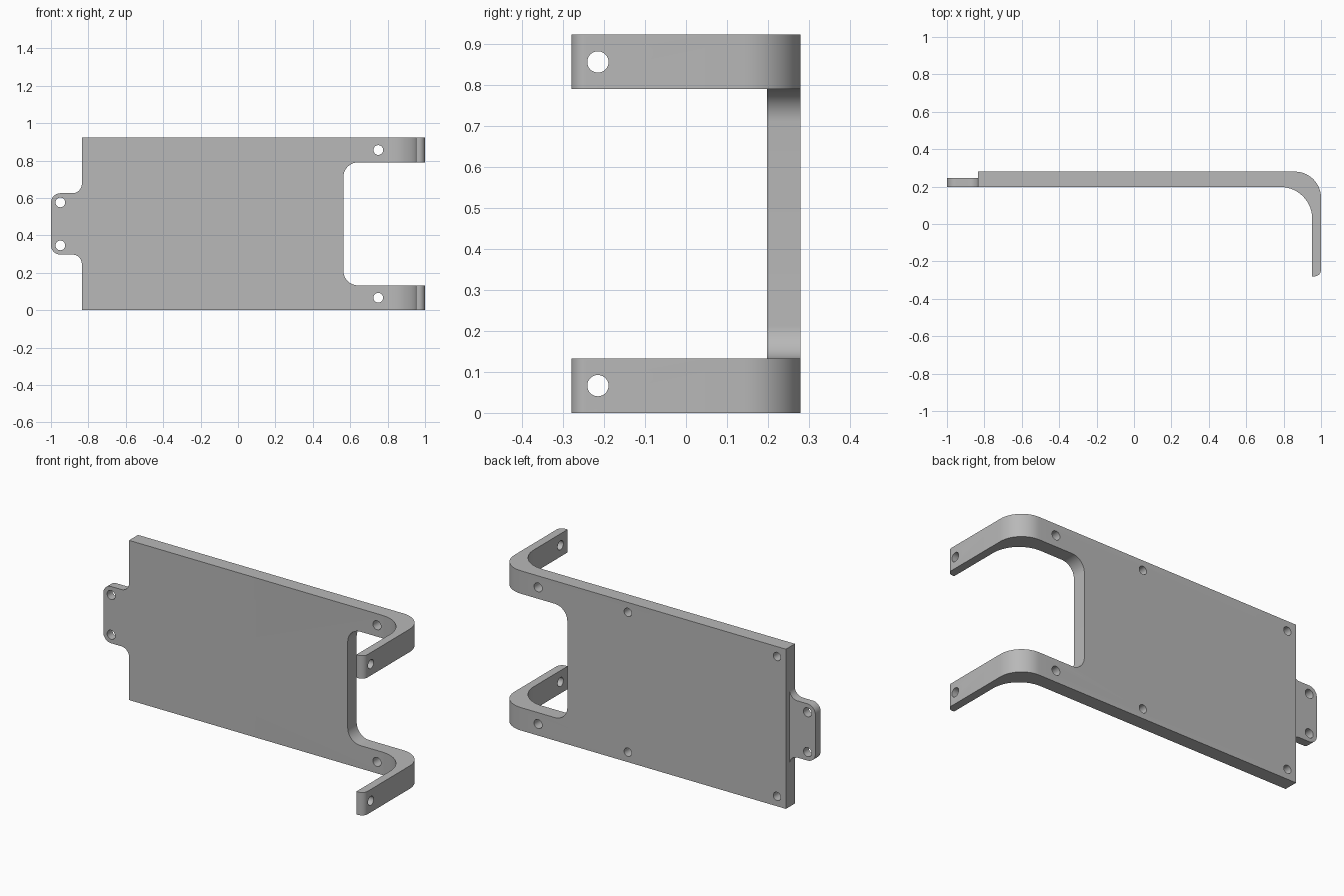
import bpy, bmesh
from math import cos, sin, radians

if "Cube" in bpy.data.objects:
    bpy.data.objects.remove(bpy.data.objects["Cube"], do_unlink=True)

HEIGHT = 0.923
MID = HEIGHT / 2
FRONT, BACK = 0.198, 0.28      # plate faces along y
LEFT_EDGE = -0.835             # plate end that carries the tab

grey = bpy.data.materials.new("plain grey")
grey.use_nodes = True
grey.diffuse_color = (0.48, 0.48, 0.48, 1)
grey.node_tree.nodes["Principled BSDF"].inputs["Base Color"].default_value = grey.diffuse_color


def arc(cu, cv, r, start, end, steps=14):
    """Points on an arc, angles in degrees."""
    angles = [radians(start + (end - start) * i / steps) for i in range(steps + 1)]
    return [(cu + r * cos(a), cv + r * sin(a)) for a in angles]


def prism(name, outline, axis, low, high):
    """Extrude an outline along an axis; the other two axes keep their order."""
    bm = bmesh.new()

    def place(u, v, w):
        return {"x": (w, u, v), "y": (u, w, v), "z": (u, v, w)}[axis]

    base = bm.faces.new([bm.verts.new(place(u, v, low)) for u, v in outline])
    moved = bmesh.ops.extrude_face_region(bm, geom=[base])["geom"]
    verts = [g for g in moved if isinstance(g, bmesh.types.BMVert)]
    bmesh.ops.translate(bm, verts=verts, vec=place(0, 0, high - low))
    bmesh.ops.recalc_face_normals(bm, faces=bm.faces)
    mesh = bpy.data.meshes.new(name)
    bm.to_mesh(mesh)
    bm.free()
    mesh.materials.append(grey)
    obj = bpy.data.objects.new(name, mesh)
    bpy.context.collection.objects.link(obj)
    return obj


def combine(target, tool, operation):
    """Apply a boolean and remove its tool."""
    mod = target.modifiers.new("bool", "BOOLEAN")
    mod.operation, mod.solver, mod.object = operation, "EXACT", tool
    bpy.context.view_layer.objects.active = target
    bpy.ops.object.modifier_apply(modifier=mod.name)
    bpy.data.objects.remove(tool, do_unlink=True)


def drill(u, v, r, axis, low, high):
    circle = arc(u, v, r, 0, 360, 28)[:-1]
    combine(bracket, prism("drill", circle, axis, low, high), "DIFFERENCE")


# Plate bent round into the forward arms
section = [(LEFT_EDGE, FRONT)]
section += arc(0.783, FRONT - 0.17, 0.17, 90, 0)
section += [(0.953, -0.28)]
section += arc(0.965, -0.245, 0.035, -90, 0, 8)
section += arc(0.86, BACK - 0.14, 0.14, 0, 90)
section += [(LEFT_EDGE, BACK)]
bracket = prism("bent_bracket", section, "z", 0, HEIGHT)

# Rounded opening that splits the bend into two arms
x0, half, r = 0.563, 0.329, 0.08
opening = [(1.2, MID - half), (1.2, MID + half)]
opening += arc(x0 + r, MID + half - r, r, 90, 180)
opening += arc(x0 + r, MID - half + r, r, 180, 270)
combine(bracket, prism("opening", opening, "y", -0.5, 0.5), "DIFFERENCE")

# Thin mounting tab with filleted root and rounded corners
half, r = 0.164, 0.05
upper = arc(LEFT_EDGE - r, half + r, r, 0, -90, 10) + arc(-1 + r, half - r, r, 90, 180, 10)
upper.insert(0, (LEFT_EDGE + 0.03, half + r))
tab = [(x, MID + z) for x, z in upper] + [(x, MID - z) for x, z in reversed(upper)]
combine(bracket, prism("tab", tab, "y", FRONT, 0.247), "UNION")

# Screw holes, mirrored about mid height
for side in (-1, 1):
    drill(-0.215, MID + side * 0.395, 0.026, "x", 0.9, 1.1)
    drill(0.75, MID + side * 0.395, 0.026, "y", 0.1, 0.4)
    drill(-0.95, MID + side * 0.115, 0.026, "y", 0.1, 0.4)
    for x in (0.176, -0.778):
        drill(x, MID + side * 0.404, 0.024, "y", 0.225, 0.4)

# Smooth bends, crisp edges
bpy.ops.object.select_all(action="DESELECT")
bracket.select_set(True)
bpy.context.view_layer.objects.active = bracket
bpy.ops.object.shade_smooth_by_angle(angle=radians(30))
